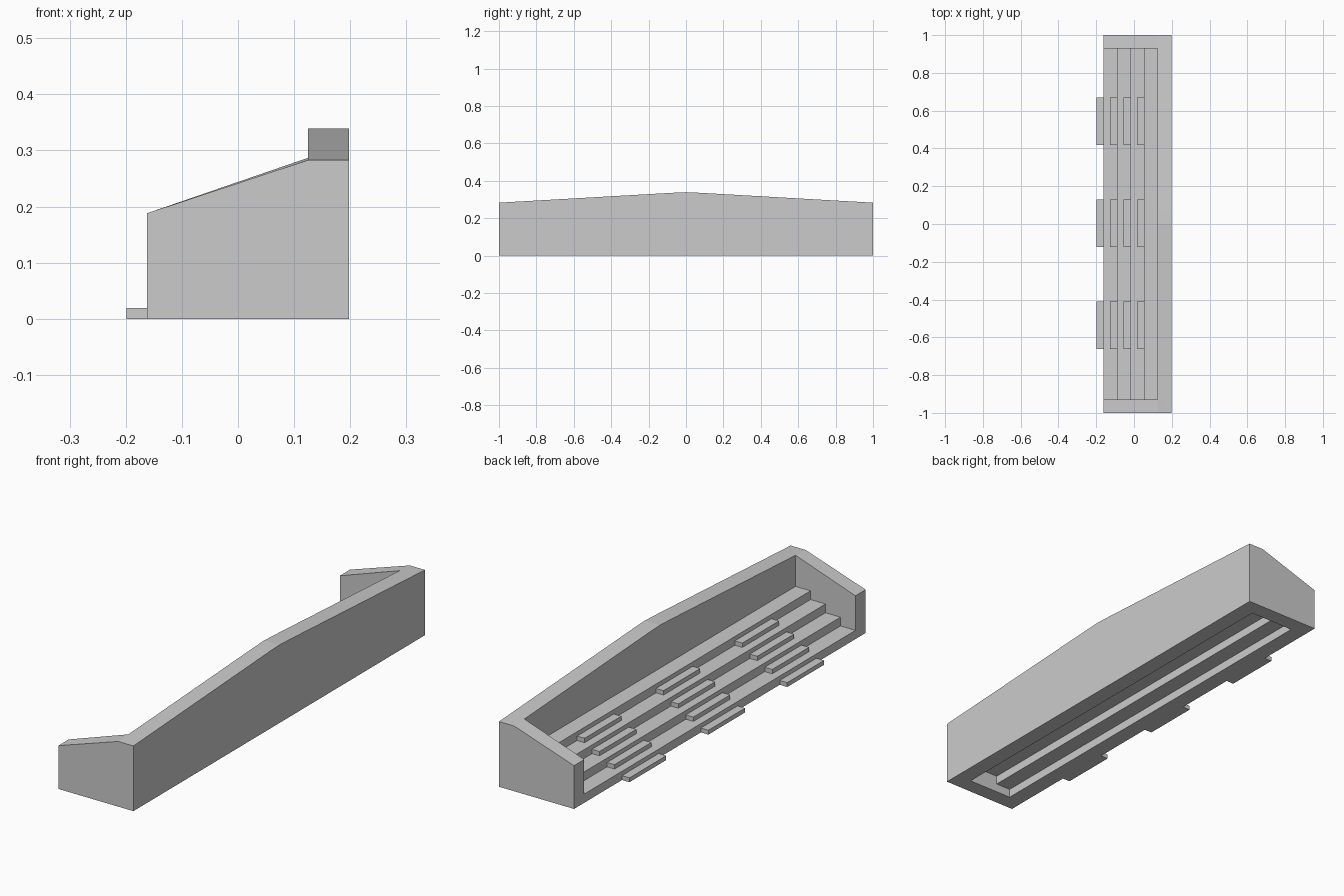
import bpy, bmesh

if "Cube" in bpy.data.objects:
    bpy.data.objects.remove(bpy.data.objects["Cube"])

FRONT, BACK_IN, BACK = -0.1625, 0.125, 0.198
INNER_Y = 0.93
RISE = 0.038
DEPTH = (BACK_IN - FRONT) / 4


def finish(bm, name):
    bmesh.ops.recalc_face_normals(bm, faces=bm.faces)
    mesh = bpy.data.meshes.new(name)
    bm.to_mesh(mesh)
    bm.free()
    obj = bpy.data.objects.new(name, mesh)
    bpy.context.collection.objects.link(obj)
    return obj


def box(name, x0, x1, y0, y1, z0, z1):
    bm = bmesh.new()
    bmesh.ops.create_cube(bm, size=1)
    for v in bm.verts:
        v.co = (x1 if v.co.x > 0 else x0,
                y1 if v.co.y > 0 else y0,
                z1 if v.co.z > 0 else z0)
    return finish(bm, name)


# Surrounding wall: sections (outer x, y, z, inner x, y, z) swept along a U path
half = [
    (FRONT, 1, 0.188, FRONT, INNER_Y, 0.188),
    (BACK_IN, 1, 0.283, BACK_IN, INNER_Y, 0.287),
    (BACK, 1, 0.283, BACK_IN, INNER_Y, 0.287),
    (BACK, 0.07, 0.336, BACK_IN, 0.07, 0.336),
]
ridge = (BACK, 0, 0.339, BACK_IN, 0, 0.339)
other = [(a, -b, c, d, -e, f) for a, b, c, d, e, f in reversed(half)]
bm = bmesh.new()
rings = [[bm.verts.new(p) for p in ((ox, oy, 0), (ox, oy, oz), (ix, iy, iz), (ix, iy, 0))]
         for ox, oy, oz, ix, iy, iz in half + [ridge] + other]
for r, s in zip(rings, rings[1:]):
    for i in range(4):
        j = (i + 1) % 4
        bm.faces.new((r[i], r[j], s[j], s[i]))
bm.faces.new(rings[0])
bm.faces.new(rings[-1])
bmesh.ops.remove_doubles(bm, verts=bm.verts, dist=1e-5)
finish(bm, "surrounding_wall")

# Seating tiers, each with three half-height steps in front
for k in range(4):
    x = FRONT + k * DEPTH
    z = k * RISE
    box(f"tier_{k + 1}", x, x + DEPTH, -INNER_Y, INNER_Y, z, z + RISE)
    for n, yc in enumerate((-0.537, 0.004, 0.545)):
        box(f"half_step_{k + 1}_{n + 1}", x - DEPTH / 2, x,
            yc - 0.126, yc + 0.126, z, z + RISE / 2)
